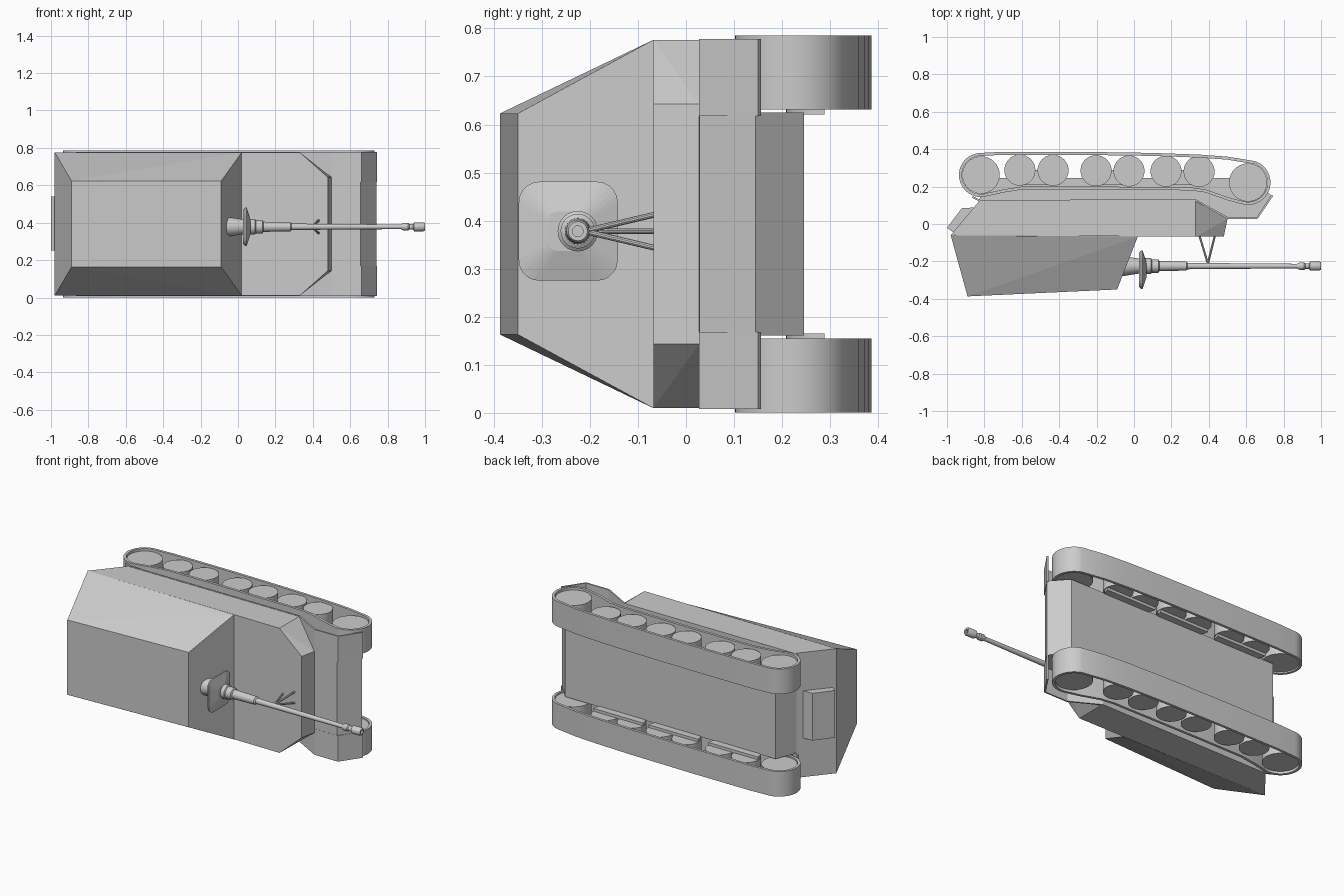
import bpy, bmesh, math
from mathutils import Vector

if "Cube" in bpy.data.objects:
    bpy.data.objects.remove(bpy.data.objects["Cube"], do_unlink=True)

MID = 0.393           # centre plane of the vehicle, which lies on its side
GUN_Y, GUN_Z = -0.225, 0.378

grey = bpy.data.materials.new("plain_grey")
grey.use_nodes = True
grey.diffuse_color = (0.6, 0.6, 0.6, 1)
grey.node_tree.nodes["Principled BSDF"].inputs["Base Color"].default_value = (0.6, 0.6, 0.6, 1)


def finish(name, bm, smooth=False):
    bmesh.ops.recalc_face_normals(bm, faces=bm.faces)
    mesh = bpy.data.meshes.new(name)
    bm.to_mesh(mesh)
    bm.free()
    mesh.materials.append(grey)
    obj = bpy.data.objects.new(name, mesh)
    bpy.context.collection.objects.link(obj)
    if smooth:
        bpy.ops.object.select_all(action='DESELECT')
        obj.select_set(True)
        bpy.context.view_layer.objects.active = obj
        bpy.ops.object.shade_smooth_by_angle(angle=math.radians(30))
    return obj


def hull(name, points):
    """Convex solid around the points."""
    bm = bmesh.new()
    for p in points:
        bm.verts.new(p)
    res = bmesh.ops.convex_hull(bm, input=bm.verts)
    loose = [v for v in bm.verts if not v.link_faces]
    bmesh.ops.delete(bm, geom=loose, context='VERTS')
    bmesh.ops.dissolve_limit(bm, angle_limit=0.01, verts=bm.verts, edges=bm.edges)
    return finish(name, bm)


def symmetric(points):
    """Points (x, y, half width) on both sides of the centre plane."""
    return [(x, y, MID + s * w) for x, y, w in points for s in (-1, 1)]


def prism(name, outline, z0, z1, smooth=False):
    bm = bmesh.new()
    face = bm.faces.new([bm.verts.new((x, y, z0)) for x, y in outline])
    ext = bmesh.ops.extrude_face_region(bm, geom=[face])
    tops = [g for g in ext["geom"] if isinstance(g, bmesh.types.BMVert)]
    bmesh.ops.translate(bm, verts=tops, vec=(0, 0, z1 - z0))
    return finish(name, bm, smooth)


def band(name, outline, inset, z0, z1, closed=True):
    """Strip of even thickness that follows the outline."""
    pts = [Vector(p) for p in outline]
    n = len(pts)
    bm = bmesh.new()
    rings = []
    for i, p in enumerate(pts):
        a = pts[i - 1] if closed or i else p
        b = pts[(i + 1) % n] if closed or i < n - 1 else p
        t = (b - a).normalized()
        q = p + Vector((-t.y, t.x)) * inset
        rings.append([bm.verts.new((*c, z)) for c, z in ((p, z0), (p, z1), (q, z1), (q, z0))])
    for i in range(n if closed else n - 1):
        a, b = rings[i], rings[(i + 1) % n]
        for k in range(4):
            m = (k + 1) % 4
            bm.faces.new((a[k], a[m], b[m], b[k]))
    if not closed:
        bm.faces.new(rings[0])
        bm.faces.new(rings[-1])
    return finish(name, bm, closed)


def lathe(name, profile, sides=24):
    """Turned part around the gun axis, from (x, radius) pairs."""
    bm = bmesh.new()
    rings = []
    for x, r in profile:
        rings.append([bm.verts.new((x, GUN_Y + r * math.cos(a), GUN_Z + r * math.sin(a)))
                      for a in (math.tau * k / sides for k in range(sides))])
    for a, b in zip(rings, rings[1:]):
        for k in range(sides):
            m = (k + 1) % sides
            bm.faces.new((a[k], a[m], b[m], b[k]))
    bm.faces.new(rings[0])
    bm.faces.new(rings[-1])
    return finish(name, bm, True)


def rod(name, start, end, radius, sides=10):
    a, b = Vector(start), Vector(end)
    d = b - a
    bm = bmesh.new()
    bmesh.ops.create_cone(bm, cap_ends=True, segments=sides, radius1=radius,
                          radius2=radius, depth=d.length)
    bm.transform(d.to_track_quat('Z', 'Y').to_matrix().to_4x4())
    bmesh.ops.translate(bm, verts=bm.verts, vec=(a + b) / 2)
    return finish(name, bm, True)


def arc(cx, cy, r, start, end, steps):
    return [(cx + r * math.cos(t), cy + r * math.sin(t)) for t in
            (math.radians(start + (end - start) * k / steps) for k in range(steps + 1))]


# Armoured body
hull("casemate", symmetric([(-0.98, -0.06, 0.383), (0.02, -0.068, 0.383),
                            (-0.89, -0.387, 0.23), (-0.09, -0.35, 0.23)]))
hull("upper_hull", symmetric([(-0.98, -0.06, 0.383), (0.33, -0.068, 0.383), (0.48, -0.068, 0.25),
                              (-0.83, 0.12, 0.383), (0.33, 0.122, 0.383), (0.5, 0.027, 0.25)]))
prism("lower_hull", [(-0.84, 0.1), (-0.78, 0.245), (0.65, 0.245), (0.74, 0.145),
                     (0.655, 0.028), (0.3, 0.028)], MID - 0.232, MID + 0.232)
prism("rear_stowage_box", [(-0.965, -0.045), (-1.0, -0.02), (-0.92, 0.085), (-0.85, 0.088)],
      0.25, 0.54)

# Running gear, the same on both sides
REAR, FRONT = (-0.818, 0.262), (0.61, 0.222)
loop = (arc(*REAR, 0.118, 90, 290, 22)
        + [(-0.7, 0.168), (-0.6, 0.184), (-0.3, 0.185), (0.3, 0.18), (0.38, 0.169), (0.5, 0.127)]
        + arc(*FRONT, 0.12, -100, 72, 20)
        + [(0.5, 0.36), (0.35, 0.371), (0.1, 0.38), (-0.3, 0.386), (-0.7, 0.386)])
fender_line = [(-0.865, 0.14), (-0.82, 0.118), (0.33, 0.122), (0.5, 0.027),
               (0.66, 0.027), (0.744, 0.15)]
road_x = [-0.61, -0.433, -0.203, -0.027, 0.171, 0.348]
wheels = [(REAR[0], REAR[1], 0.1), (FRONT[0], FRONT[1], 0.102)]
wheels += [(x, 0.288 - 0.008 * (x + 0.6), 0.083) for x in road_x]


def side_span(side, inner, outer):
    return sorted((MID + side * inner, MID + side * outer))


for side, label in ((1, "upper"), (-1, "lower")):
    band(label + "_track", loop, 0.016, *side_span(side, 0.238, 0.392))
    band(label + "_fender", fender_line, 0.01, *side_span(side, 0.225, 0.385), closed=False)
    for i, (x, y, r) in enumerate(wheels):
        prism(f"{label}_wheel_{i + 1}", arc(x, y, r, 0, 348.75, 31),
              *side_span(side, 0.245, 0.378), smooth=True)
    # Half round beams joining each pair of road wheels
    for i in range(0, 6, 2):
        a, b = road_x[i], road_x[i + 1]
        beam = arc(a, 0.288, 0.08, 180, 270, 8) + arc(b, 0.288, 0.08, 270, 360, 8)
        prism(f"{label}_bogie_{i // 2 + 1}", beam, *side_span(side, 0.228, 0.25))

# Gun
lathe("gun_sleeve", [(-0.09, 0.054), (-0.055, 0.053), (0.04, 0.038)])
shield = []
for x, s in ((0.028, 0.9), (0.038, 1), (0.046, 1), (0.066, 0.4)):
    for sy, sz, start in ((1, 1, 0), (-1, 1, 90), (-1, -1, 180), (1, -1, 270)):
        shield += [(x, -0.245 + s * py, GUN_Z + s * pz)
                   for py, pz in arc(sy * 0.06, sz * 0.06, 0.043, start, start + 90, 5)]
hull("gun_shield", shield)
lathe("gun_collar", [(0.04, 0.042), (0.09, 0.042), (0.095, 0.036), (0.13, 0.036), (0.135, 0.028)])
lathe("barrel", [(0.1, 0.028), (0.28, 0.024), (0.287, 0.017), (0.9, 0.012)])
lathe("muzzle_brake", [(0.87, 0.012), (0.885, 0.02), (0.91, 0.02), (0.916, 0.015), (0.935, 0.015),
                       (0.942, 0.024), (0.992, 0.024), (1.0, 0.02), (1.0, 0.011), (0.95, 0.011)])

# Travel support under the barrel
for i, (x, dz) in enumerate(((0.35, 0), (0.432, 0.035), (0.432, -0.035))):
    rod(f"barrel_support_leg_{i + 1}", (x, -0.063, GUN_Z + dz), (0.395, -0.212, GUN_Z), 0.006)
